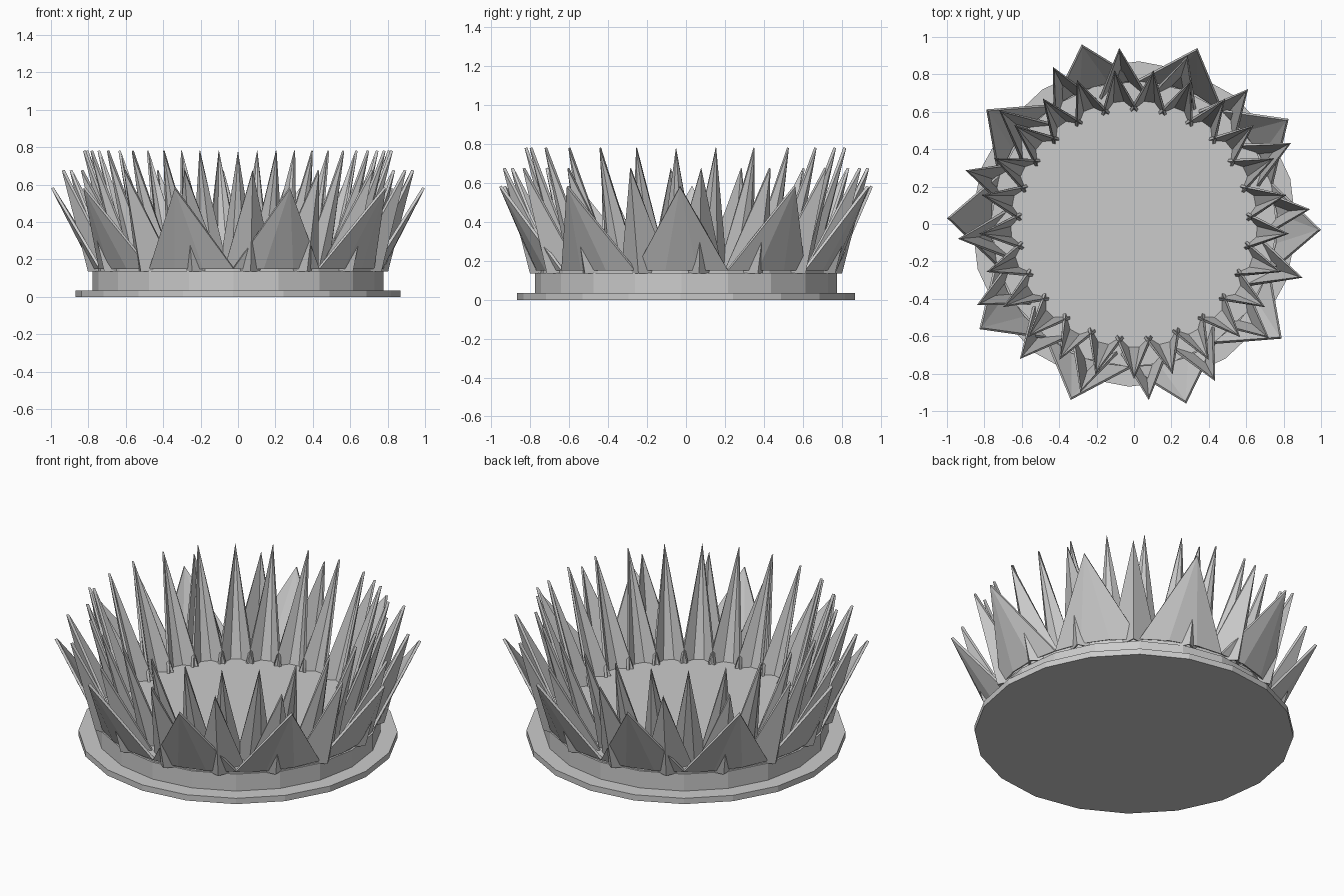
import bpy
from math import sin, cos, radians

cube = bpy.data.objects.get("Cube")
if cube:
    bpy.data.objects.remove(cube, do_unlink=True)

grey = bpy.data.materials.new("plain grey")
grey.use_nodes = True
grey.diffuse_color = (0.6, 0.6, 0.6, 1)
grey.node_tree.nodes["Principled BSDF"].inputs["Base Color"].default_value = (0.6, 0.6, 0.6, 1)

TURN = -1.8  # shared rotation of the base and the outer petals


def polar(radius, angle, z):
    a = radians(angle)
    return (radius * cos(a), radius * sin(a), z)


def disc(name, radius, bottom, top, sides=20):
    bpy.ops.mesh.primitive_cylinder_add(
        vertices=sides, radius=radius, depth=top - bottom,
        location=(0, 0, (top + bottom) / 2), rotation=(0, 0, radians(TURN)))
    ob = bpy.context.object
    ob.name = name
    ob.data.materials.append(grey)


def petal_ring(name, count, start, arc, base_z, tip_r, tip_z, thickness=0.015):
    """Ring of pointed fans; arc lists the (angle, radius) points of one foot."""
    verts, faces = [], []
    for i in range(count):
        centre = start + 360 * i / count
        first = len(verts)
        verts += [polar(r, centre + a, base_z) for a, r in arc]
        verts.append(polar(tip_r, centre, tip_z))
        tip = len(verts) - 1
        faces += [(j, j + 1, tip) for j in range(first, tip - 1)]
    mesh = bpy.data.meshes.new(name)
    mesh.from_pydata(verts, [], faces)
    mesh.materials.append(grey)
    ob = bpy.data.objects.new(name, mesh)
    bpy.context.collection.objects.link(ob)
    shell = ob.modifiers.new("thickness", 'SOLIDIFY')
    shell.thickness = thickness
    shell.offset = -1


# Stepped round base
disc("base_plate", 0.87, 0, 0.035)
disc("drum", 0.777, 0.035, 0.137)
disc("floor", 0.765, 0.137, 0.16)

# Three rings of petals, from low and wide to tall and narrow
petal_ring("outer_petals", 10, TURN,
           [(-18, 0.775), (-6, 0.78), (6, 0.78), (18, 0.775)], 0.15, 1.0, 0.58)
petal_ring("middle_petals", 16, 4.8,
           [(-11.25, 0.69), (0, 0.805), (11.25, 0.69)], 0.135, 0.945, 0.675)
petal_ring("inner_petals", 25, -90,
           [(-9.5, 0.61), (-3, 0.67), (3, 0.67), (9.5, 0.61)], 0.15, 0.83, 0.78)
